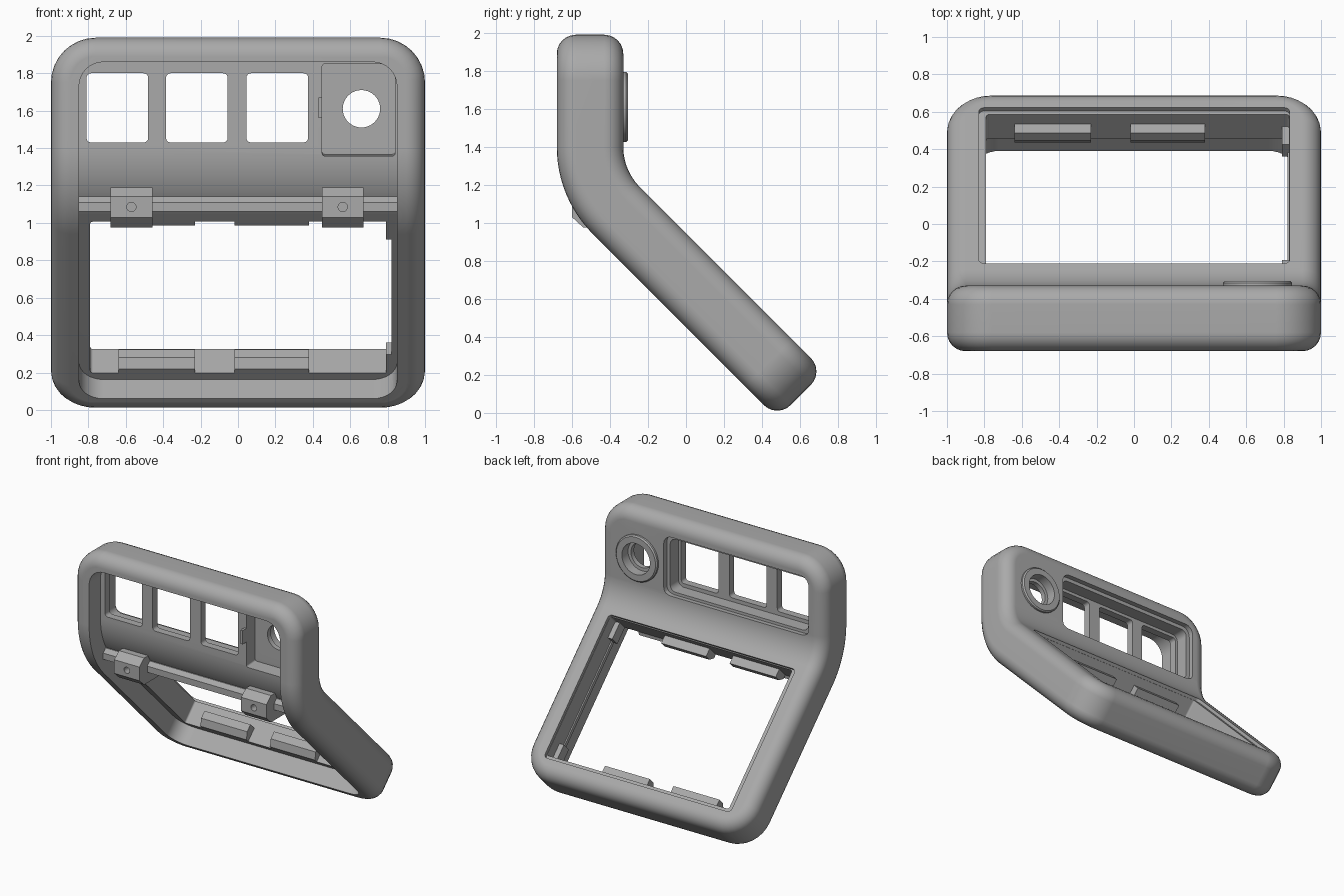
import bpy, bmesh
from math import sin, cos, pi
from mathutils import Vector

if "Cube" in bpy.data.objects:
    bpy.data.objects.remove(bpy.data.objects["Cube"])

grey = bpy.data.materials.new("matte_grey")
grey.use_nodes = True
colour = (0.4, 0.4, 0.4, 1)
grey.diffuse_color = colour
grey.node_tree.nodes["Principled BSDF"].inputs["Base Color"].default_value = colour

# The panel is made flat as (x, s, t): s runs down it, t from front to back.
BEND_Y, BEND_Z, RADIUS = -0.03, 1.4, 0.475
ARC = RADIUS * pi / 4
FRONT, FLOOR, BACK = -0.175, -0.03, 0.175


def bend(v):
    a = min(max(v.y / RADIUS, 0), pi / 4)
    e = v.y - a * RADIUS
    r = RADIUS - v.z
    return Vector((v.x, BEND_Y - r * cos(a) + e * sin(a), BEND_Z - r * sin(a) - e * cos(a)))


def make(name, bm):
    bmesh.ops.recalc_face_normals(bm, faces=bm.faces[:])
    mesh = bpy.data.meshes.new(name)
    bm.to_mesh(mesh)
    bm.free()
    mesh.materials.append(grey)
    obj = bpy.data.objects.new(name, mesh)
    bpy.context.scene.collection.objects.link(obj)
    return obj


def stack(name, rings):
    """Bridge a list of point rings and cap both ends."""
    bm = bmesh.new()
    rows = [[bm.verts.new(p) for p in ring] for ring in rings]
    n = len(rows[0])
    for a, b in zip(rows, rows[1:]):
        for i in range(n):
            j = (i + 1) % n
            bm.faces.new((a[i], a[j], b[j], b[i]))
    bm.faces.new(rows[0])
    bm.faces.new(rows[-1])
    return make(name, bm)


def outline(x0, x1, s0, s1, r, t, steps=8):
    pts = []
    corners = ((x1 - r, s1 - r), (x0 + r, s1 - r), (x0 + r, s0 + r), (x1 - r, s0 + r))
    for k, (cx, cs) in enumerate(corners):
        for i in range(steps + 1):
            a = (k + i / steps) * pi / 2
            pts.append((cx + r * cos(a), cs + r * sin(a), t))
    return pts


def slab(name, x0, x1, s0, s1, t0, t1, r, fillet=0):
    """Rounded rectangle plate, with its front and back rims rounded if asked."""
    if not fillet:
        return stack(name, [outline(x0, x1, s0, s1, r, t) for t in (t0, t1)])
    levels = []
    for i in range(7):
        a = i / 6 * pi / 2
        levels.append((fillet * (1 - sin(a)), fillet * (1 - cos(a))))
    rings = [(d, t0 + h) for d, h in levels] + [(d, t1 - h) for d, h in reversed(levels)]
    return stack(name, [outline(x0 + d, x1 - d, s0 + d, s1 - d, r - d, t) for d, t in rings])


def disc(name, x, s, levels, n=40):
    """Round solid along t from (radius, t) pairs."""
    return stack(name, [[(x + r * cos(2 * pi * i / n), s + r * sin(2 * pi * i / n), t)
                         for i in range(n)] for r, t in levels])


def prism(name, x0, x1, profile):
    return stack(name, [[(x, a, b) for a, b in profile] for x in (x0, x1)])


def combine(obj, tools, operation="DIFFERENCE"):
    for tool in tools:
        tool.hide_render = True
        mod = obj.modifiers.new("cut", "BOOLEAN")
        mod.operation, mod.solver, mod.object = operation, "EXACT", tool
    graph = bpy.context.evaluated_depsgraph_get()
    graph.update()
    mesh = bpy.data.meshes.new_from_object(obj.evaluated_get(graph))
    obj.modifiers.clear()
    obj.data = mesh
    for tool in tools:
        bpy.data.objects.remove(tool)


def bend_object(obj):
    bm = bmesh.new()
    bm.from_mesh(obj.data)
    for i in range(13):
        bmesh.ops.bisect_plane(bm, geom=bm.verts[:] + bm.edges[:] + bm.faces[:],
                               plane_co=(0, ARC * i / 12, 0), plane_no=(0, 1, 0))
    for v in bm.verts:
        v.co = bend(v.co)
    bm.to_mesh(obj.data)
    bm.free()


def smooth(obj):
    bpy.ops.object.select_all(action="DESELECT")
    obj.select_set(True)
    bpy.context.view_layer.objects.active = obj
    bpy.ops.object.shade_smooth_by_angle(angle=0.6)
    mod = obj.modifiers.new("even_normals", "WEIGHTED_NORMAL")
    mod.keep_sharp = True


# Main shell with the button collar on its back
shell = slab("bent_shell", -1, 1, -0.59, 1.745, FRONT, BACK, 0.24, 0.1)
BX, BS = 0.66, -0.21
collar = disc("collar", BX, BS, [(0.185, 0.1), (0.185, 0.19), (0.175, 0.2)])
combine(shell, [collar], "UNION")

# Hollow front, lower opening, button pocket and window recess
cuts = [
    slab("cavity", -0.85, 0.85, -0.46, 1.618, -0.3, FLOOR, 0.13),
    slab("opening", -0.79, 0.83, 0.425, 1.568, -0.1, 0.3, 0.015),
    slab("opening_step", -0.83, 0.832, 0.418, 1.595, 0.15, 0.31, 0.03),
    slab("pocket", 0.45, 0.84, -0.45, 0.04, -0.1, 0.08, 0.015),
    disc("button_hole", BX, BS, [(0.1, -0.2), (0.1, 0.12), (0.125, 0.121), (0.125, 0.4)]),
    slab("recess_step", -0.86, 0.43, -0.455, 0.03, 0.135, 0.32, 0.07),
    slab("recess", -0.83, 0.40, -0.425, 0.0, 0.03, 0.33, 0.05),
]
for x0, x1 in ((-0.81, -0.48), (-0.385, -0.055), (0.045, 0.375)):
    cuts.append(slab("window", x0, x1, -0.4, -0.03, -0.2, 0.2, 0.025))
combine(shell, cuts)
bend_object(shell)
smooth(shell)

# Snap clips along the upper and lower edges of the opening
for side, wall, tip in (("upper", 0.42, 0.49), ("lower", 1.575, 1.5)):
    for x0, x1, place in ((-0.64, -0.23, "right"), (-0.02, 0.38, "left")):
        mid = (wall + tip) / 2
        clip = prism(f"{side}_{place}_clip", x0, x1,
                     [(wall, 0.08), (tip, 0.08), (tip, 0.02), (mid, FLOOR), (wall, FLOOR)])
        bend_object(clip)

# Corner tabs and a thin rail on the left side of the opening
for name, s0, s1, t0, t1 in (("upper_tab", 0.42, 0.56, FLOOR, 0.06),
                             ("lower_tab", 1.43, 1.57, FLOOR, 0.06),
                             ("side_rail", 0.5, 1.5, FLOOR, 0.0)):
    x0 = 0.82 if name == "side_rail" else 0.79
    bend_object(prism(name, x0, 0.84, [(s0, t0), (s1, t0), (s1, t1), (s0, t1)]))

# Small catch beside the button pocket
bend_object(prism("pocket_catch", 0.43, 0.45,
                  [(-0.27, -0.08), (-0.16, -0.08), (-0.16, 0.0), (-0.27, 0.0)]))

# Cross bar and the two mounting blocks, in upright coordinates
prism("cross_bar", -0.86, 0.86,
      [(-0.42, 1.14), (-0.47, 1.14), (-0.5, 1.11), (-0.5, 1.06), (-0.42, 1.06)])
for place, x in (("right", -0.57), ("left", 0.56)):
    block = prism(f"{place}_mounting_block", x - 0.112, x + 0.112,
                  [(-0.34, 1.19), (-0.54, 1.19), (-0.6, 1.14), (-0.6, 1.03),
                   (-0.54, 0.975), (-0.36, 0.975)])
    hole = stack("screw_hole", [[(x + 0.025 * cos(i * pi / 8), y, 1.085 + 0.025 * sin(i * pi / 8))
                                 for i in range(16)] for y in (-0.7, -0.52)])
    combine(block, [hole])
